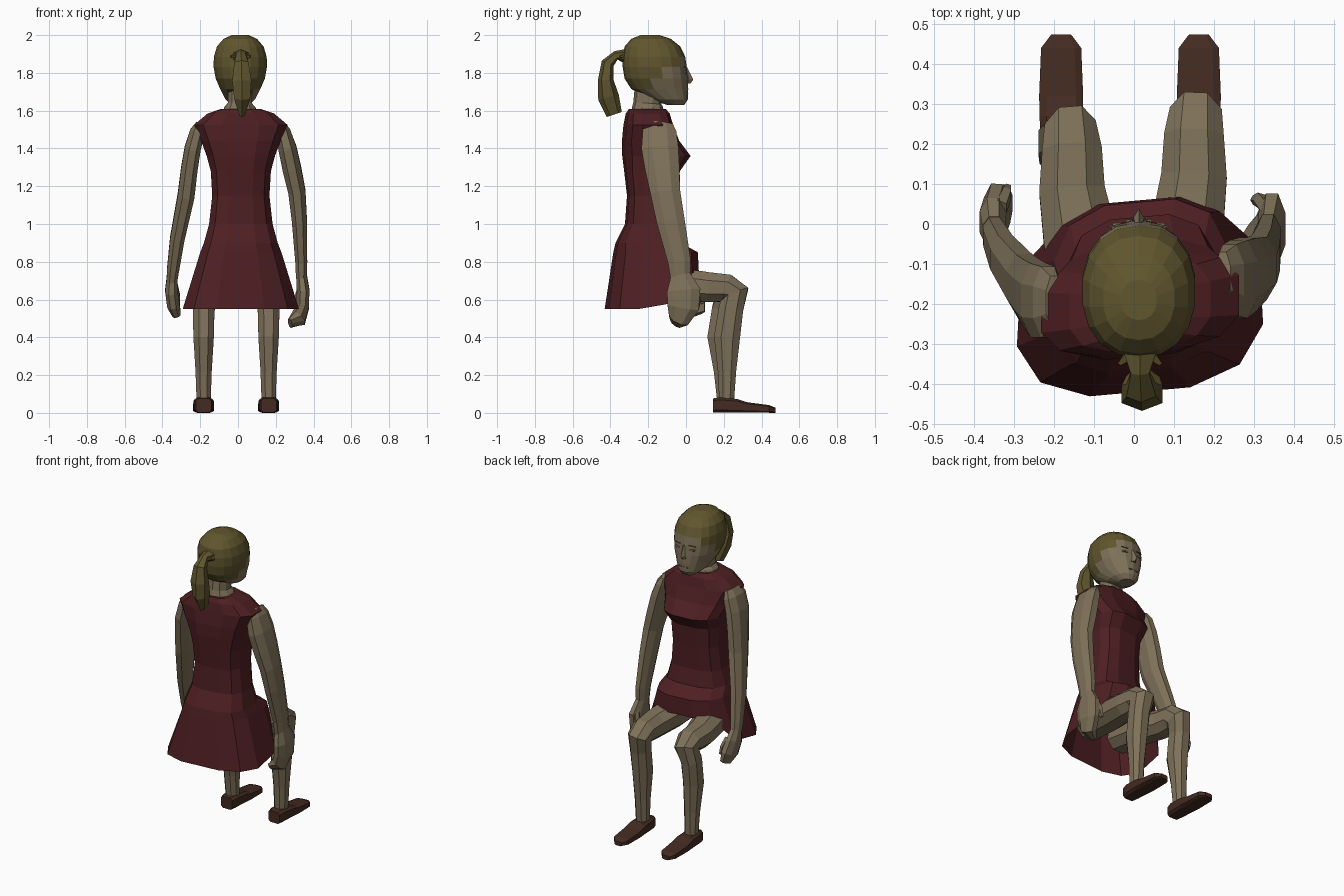
import bpy, bmesh, math
from mathutils import Vector


def material(name, rgb):
    m = bpy.data.materials.new(name)
    m.diffuse_color = (*rgb, 1)
    return m


SKIN = material("skin", (0.21, 0.165, 0.10))
DRESS = material("dark_red", (0.076, 0.0135, 0.016))
HAIR = material("blonde_hair", (0.118, 0.092, 0.027))
SHOE = material("brown_leather", (0.057, 0.024, 0.015))


def oval(n, power, turn=0.5):
    """Unit outline, squarer when power is below 1."""
    for i in range(n):
        t = 2 * math.pi * (i + turn) / n
        c, s = math.cos(t), math.sin(t)
        yield (math.copysign(abs(c) ** power, c), math.copysign(abs(s) ** power, s))


def loft(name, rings, mats, caps=(True, True), rule=None):
    bm = bmesh.new()
    rows = [[bm.verts.new(p) for p in ring] for ring in rings]
    n = len(rows[0])
    for a, b in zip(rows, rows[1:]):
        for i in range(n):
            j = (i + 1) % n
            bm.faces.new((a[i], a[j], b[j], b[i]))
    if caps[0]:
        bm.faces.new(rows[0])
    if caps[1]:
        bm.faces.new(rows[-1])
    bmesh.ops.recalc_face_normals(bm, faces=bm.faces)
    if rule:
        for f in bm.faces:
            f.material_index = rule(f.calc_center_median())
    me = bpy.data.meshes.new(name)
    bm.to_mesh(me)
    bm.free()
    for m in mats:
        me.materials.append(m)
    ob = bpy.data.objects.new(name, me)
    bpy.context.collection.objects.link(ob)
    return ob


def tube(name, path, mat, n=8, power=0.9, axis=None):
    """Limb along (x, y, z, half width, half depth) stations."""
    pts = [Vector(p[:3]) for p in path]
    rings = []
    for i, p in enumerate(path):
        t = Vector(axis) if axis else Vector((0, 0, 0))
        if not axis:
            if i > 0:
                t += (pts[i] - pts[i - 1]).normalized()
            if i < len(pts) - 1:
                t += (pts[i + 1] - pts[i]).normalized()
        t.normalize()
        side = Vector((1, 0, 0))
        side = (side - t * side.dot(t)).normalized()
        up = t.cross(side)
        rings.append([pts[i] + side * u * p[3] + up * v * p[4] for u, v in oval(n, power)])
    return loft(name, rings, [mat])


def slabs(stations, cx, n, power):
    """Level rings from (z, half width, back y, front y)."""
    return [[Vector((cx + u * w, (b + f) / 2 + v * (f - b) / 2, z))
             for u, v in oval(n, power)] for z, w, b, f in stations]


# Dress: neckline, shoulders, bust, waist, then a skirt draped over the lap
body = slabs([
    (1.61, .105, -.30, -.11), (1.585, .18, -.315, -.09), (1.525, .253, -.325, -.075),
    (1.44, .215, -.335, -.04), (1.36, .185, -.335, .022), (1.28, .163, -.325, -.035),
    (1.15, .155, -.31, -.045), (1.0, .172, -.32, -.05), (.90, .20, -.37, -.03),
    (.85, .22, -.382, .06), (.55, .315, -.425, .065)], .015, 12, .68)
for v in body[-1]:
    lift = min(max((v.y + .10) / .10, 0), 1)
    v.z += .19 * lift
    v.x += (.015 - v.x) * .2 * lift
for ring in body:  # slight turn of the torso
    for v in ring:
        v.y += .09 * (v.x - .015)
loft("dress", body, [DRESS], caps=(True, False))

# Neck
tube("neck", [(.01, -.20, 1.58, .10, .085), (.01, -.205, 1.618, .085, .082),
              (.01, -.205, 1.64, .066, .074), (.01, -.19, 1.74, .066, .08)], SKIN, 10)


# Head: the hairline rises from the nape to the temples and crosses the brow
def hair_rule(c):
    return int(c.z > 1.90 or (c.z > 1.855 and c.y < -.05)
               or (c.z > 1.64 and c.y < -.11 - (1.86 - c.z) * .55))


loft("head", slabs([
    (2.0, .045, -.24, -.14), (1.98, .09, -.29, -.08), (1.94, .125, -.325, -.03),
    (1.885, .142, -.335, -.004), (1.83, .143, -.335, .004), (1.77, .132, -.325, .01),
    (1.715, .108, -.29, .012), (1.66, .08, -.19, .01), (1.63, .045, -.10, -.01)],
    .012, 18, .9), [SKIN, HAIR], rule=hair_rule)

# Face details
loft("nose", [[(.012 + u * w, y + v * d, z) for u, v in oval(4, 1, 0)] for z, w, y, d in
              [(1.83, .008, .0, .006), (1.765, .014, .015, .024), (1.745, .018, .008, .016)]],
     [SKIN])
tube("lips", [(-.020, .008, 1.69, .005, .004), (.012, .012, 1.692, .005, .009),
              (.044, .008, 1.69, .005, .004)], SKIN, 6)
for label, s in (("left", -1), ("right", 1)):
    x = .012 + s * .05
    tube(label + "_eye", [(x, -.015, 1.805, .022, .010), (x, .003, 1.805, .016, .006)],
         SKIN, 6, axis=(0, 1, 0))
    tube(label + "_brow", [(x - s * .02, .001, 1.832, .004, .004),
                           (x + s * .026, -.008, 1.832, .003, .003)], HAIR, 4)

# Ponytail with its loose tufts at the root
tube("ponytail", [(.015, -.30, 1.885, .055, .045), (.015, -.37, 1.893, .026, .024),
                  (.018, -.415, 1.85, .042, .034), (.02, -.425, 1.76, .058, .042),
                  (.022, -.41, 1.67, .048, .056), (.022, -.38, 1.58, .016, .042)], HAIR, 6)
for s in (-1, 1):
    tube("hair_tuft", [(.015 + s * .02, -.32, 1.89, .02, .02),
                       (.015 + s * .052, -.35, 1.885, .006, .006)], HAIR, 4)

# Arms and hands
arms = {
    "right": [(.222, -.135, 1.535, .022, .07), (.238, -.14, 1.49, .042, .095),
              (.262, -.138, 1.40, .052, .105), (.286, -.125, 1.29, .053, .098),
              (.312, -.11, 1.17, .049, .085), (.325, -.082, 1.02, .043, .08),
              (.335, -.035, .80, .034, .065), (.335, -.03, .71, .03, .055)],
    "left": [(-.200, -.195, 1.535, .022, .07), (-.215, -.195, 1.49, .042, .095),
             (-.240, -.19, 1.40, .046, .10), (-.258, -.172, 1.29, .047, .092),
             (-.275, -.15, 1.15, .048, .082), (-.322, -.085, .92, .041, .064),
             (-.345, -.035, .75, .034, .05), (-.35, -.02, .70, .03, .045)]}
hands = {
    "right": [(.336, -.03, .73, .03, .055), (.345, -.012, .65, .036, .095),
              (.342, -.015, .56, .036, .09), (.32, -.035, .50, .045, .06),
              (.275, -.055, .475, .018, .035)],
    "left": [(-.35, -.02, .71, .03, .045), (-.352, .005, .65, .036, .07),
             (-.342, .035, .575, .036, .075), (-.325, .055, .52, .024, .05)]}
thumbs = {
    "right": [(.335, .035, .67, .02, .025), (.315, .06, .60, .018, .02),
              (.30, .06, .555, .01, .012)],
    "left": [(-.335, .04, .67, .02, .025), (-.32, .075, .62, .016, .02),
             (-.315, .09, .58, .01, .012)]}
for label in arms:
    tube(label + "_arm", arms[label], SKIN)
    tube(label + "_hand", hands[label], SKIN)
    tube(label + "_thumb", thumbs[label], SKIN, 5)

# Bent legs and shoes
for label, knee, ankle, back in (("left", -.155, -.182, -.035), ("right", .15, .162, 0)):
    tube(label + "_leg", [
        (knee * .75, -.28, .71, .095, .09), (knee * .85, -.05, .685, .10, .09),
        (knee, .12 + back, .665, .088, .085), (knee, .215 + back, .66, .08, .08),
        (knee * 1.03, .258 + back, .632, .07, .082),
        (ankle, .238 + back, .55, .062, .07), (ankle, .217 + back, .40, .058, .074),
        (ankle, .217 + back * .6, .22, .046, .052),
        (ankle, .215 + back * .3, .06, .04, .042)], SKIN)
    tube(label + "_shoe", [(ankle, y, h / 2, w, h / 2) for y, h, w in (
        (.142, .078, .042), (.18, .084, .052), (.27, .075, .056), (.32, .058, .057),
        (.44, .042, .052), (.473, .028, .026))], SHOE, 8, .45, axis=(0, 1, 0))
